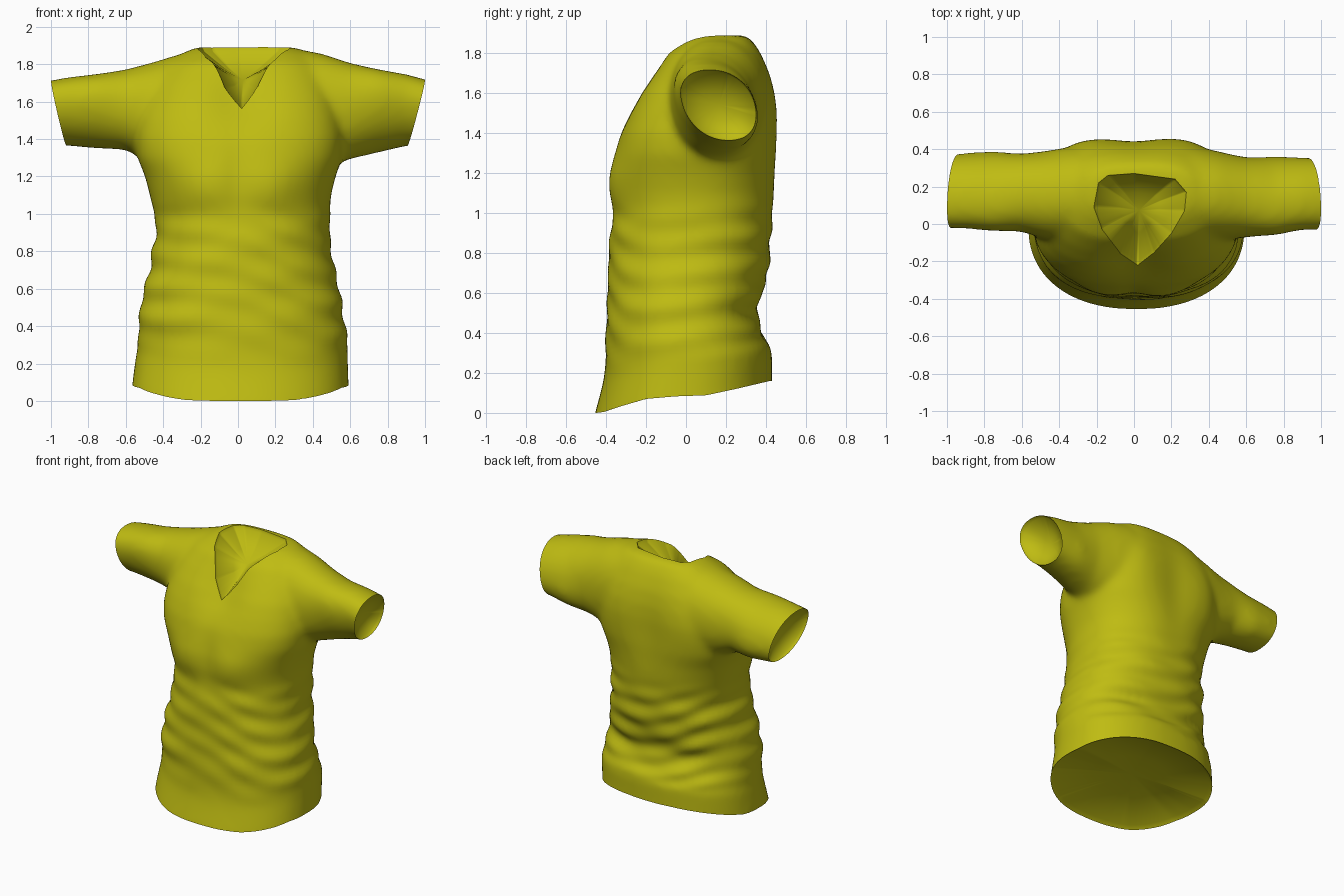
import bpy, bmesh, math
from mathutils import Vector

if "Cube" in bpy.data.objects:
    bpy.data.objects.remove(bpy.data.objects["Cube"])

SEG = 48


def oval(c0, c1, d0, d1, n):
    """Superellipse points inside the box c0..c1 by d0..d1."""
    pts = []
    for i in range(SEG):
        a = 2 * math.pi * i / SEG
        c, s = math.cos(a), math.sin(a)
        u = math.copysign(abs(c) ** (2 / n), c)
        v = math.copysign(abs(s) ** (2 / n), s)
        pts.append(((c0 + c1) / 2 + u * (c1 - c0) / 2, (d0 + d1) / 2 + v * (d1 - d0) / 2))
    return pts


def loft(bm, rings):
    """Closed tube through rings of 3D points."""
    loops = [[bm.verts.new(p) for p in r] for r in rings]
    for a, b in zip(loops, loops[1:]):
        for i in range(SEG):
            j = (i + 1) % SEG
            bm.faces.new((a[i], a[j], b[j], b[i]))
    bm.faces.new(loops[0])
    bm.faces.new(loops[-1])


def interp(x, table):
    if x <= table[0][0]:
        return table[0][1]
    for (a, p), (b, q) in zip(table, table[1:]):
        if x <= b:
            return p + (q - p) * (x - a) / (b - a)
    return table[-1][1]


def smooth(a, b, x):
    t = min(1, max(0, (x - a) / (b - a)))
    return t * t * (3 - 2 * t)


bm = bmesh.new()

# Torso sections: z, left, right, front, back
TORSO = [(-.08, -.57, .595, -.48, .43), (.10, -.56, .585, -.45, .425), (.25, -.54, .58, -.40, .425),
         (.34, -.52, .58, -.395, .40), (.43, -.535, .565, -.395, .36), (.51, -.505, .545, -.39, .345),
         (.60, -.50, .54, -.385, .375), (.70, -.465, .51, -.385, .40), (.78, -.455, .495, -.38, .415),
         (.90, -.43, .485, -.375, .42), (1.0, -.44, .485, -.355, .43), (1.1, -.465, .49, -.37, .44),
         (1.2, -.49, .515, -.37, .445), (1.3, -.53, .55, -.35, .45), (1.4, -.54, .56, -.325, .45),
         (1.5, -.53, .55, -.285, .45), (1.6, -.50, .53, -.235, .44), (1.7, -.46, .49, -.165, .415),
         (1.8, -.38, .43, -.09, .37), (1.86, -.28, .36, .0, .33), (1.885, -.22, .30, .06, .30)]
loft(bm, [[(x, y, r[0]) for x, y in oval(*r[1:], 2.25 + .35 * smooth(1.1, 1.4, r[0]))] for r in TORSO])

# Sleeve sections: x, front, back, bottom, top
RIGHT = [(.20, -.06, .38, 1.34, 1.88), (.32, -.08, .40, 1.30, 1.875), (.45, -.09, .385, 1.25, 1.85),
         (.60, -.07, .355, 1.30, 1.80), (.75, -.05, .35, 1.335, 1.767), (.90, -.02, .345, 1.37, 1.74),
         (1.12, -.02, .34, 1.39, 1.68)]
LEFT = [(-.20, -.06, .38, 1.34, 1.868), (-.32, -.08, .40, 1.30, 1.845), (-.45, -.09, .39, 1.27, 1.805),
        (-.60, -.04, .375, 1.35, 1.765), (-.75, -.03, .38, 1.357, 1.742), (-.90, -.015, .37, 1.37, 1.725),
        (-1.12, -.015, .35, 1.39, 1.685)]
for side in (RIGHT, LEFT):
    rings = []
    for x, y0, y1, z0, z1 in side:
        lean = .28 * smooth(.5, .8, abs(x))
        zm, ym = (z0 + z1) / 2, (y0 + y1) / 2
        rings.append([(x, ym + .97 * (y - ym) - lean * (z - zm), z)
                      for y, z in oval(y0, y1, z0, z1, 2.2)])
    loft(bm, rings)
bmesh.ops.recalc_face_normals(bm, faces=bm.faces)

mesh = bpy.data.meshes.new("shirt_blank")
bm.to_mesh(mesh)
bm.free()
shirt = bpy.data.objects.new("shirt", mesh)
bpy.context.collection.objects.link(shirt)

# Fuse torso and sleeves into one soft skin
fuse = shirt.modifiers.new("fuse", 'REMESH')
fuse.mode = 'VOXEL'
fuse.voxel_size = .022
soft = shirt.modifiers.new("soften", 'SMOOTH')
soft.factor = .5
soft.iterations = 14
puff = shirt.modifiers.new("puff", 'DISPLACE')
puff.strength = .007
puff.mid_level = 0
deps = bpy.context.evaluated_depsgraph_get()
skin = bpy.data.meshes.new_from_object(shirt.evaluated_get(deps))
shirt.modifiers.clear()
shirt.data = skin
skin.name = "shirt"

bm = bmesh.new()
bm.from_mesh(skin)
bm.normal_update()

# Chest, shoulder blades and cloth folds
for v, normal in [(v, v.normal.copy()) for v in bm.verts]:
    x, y, z = v.co
    if abs(x) > .6:
        continue
    front = 1 - smooth(-.2, .05, y)
    back = smooth(.2, .35, y)
    dy = 0
    for s in (-1, 1):
        dy -= .02 * front * math.exp(-((x - s * .2) / .14) ** 2 - ((z - 1.14) / .13) ** 2)
        dy += .015 * back * math.exp(-((x - s * .3) / .14) ** 2 - ((z - 1.5) / .25) ** 2)
    dy += .012 * front * math.exp(-(x / .07) ** 2 - ((z - 1.2) / .2) ** 2)
    dy += .045 * (1 - smooth(-.12, .1, y)) * math.exp(-((x - .02) / .16) ** 2 - ((z - 1.62) / .16) ** 2)
    dy -= .015 * back * math.exp(-(x / .12) ** 2 - ((z - 1.4) / .35) ** 2)
    w = smooth(.22, .4, z) * (1 - smooth(.85, 1.1, z))
    amp = .0025 + .003 * abs(x) / .5 + .003 * back
    wave = math.sin(40 * z + 8 * x + 2 * math.sin(5 * x + 3 * y)) + .6 * math.sin(27 * z - 11 * x + 4 * y)
    v.co += normal * (w * amp * wave) + Vector((0, dy, 0))


def cut(co, no, clear, faces=None):
    faces = list(faces or bm.faces)
    geom = list({e for f in faces for e in f.edges} | {v for f in faces for v in f.verts}) + faces
    bmesh.ops.bisect_plane(bm, geom=geom, dist=1e-5, plane_co=co, plane_no=no, clear_outer=clear)


# Sleeve openings and hem
cut((1, .1, 1.72), (1, .04, -.25), True)
cut((-1, .1, 1.715), (-1, .04, -.22), True)
cut((0, 0, .1), (0, 0, -1), True)

# Neck opening, outline seen from above
NECK = [(.02, -.22), (-.07, -.16), (-.17, -.03), (-.215, .09), (-.19, .22), (-.14, .26),
        (0, .27), (.22, .24), (.28, .17), (.27, .07), (.2, -.05), (.11, -.15)]
planes = []
for (ax, ay), (bx, by) in zip(NECK, NECK[1:] + NECK[:1]):
    planes.append((Vector((ax, ay, 0)), Vector((ay - by, bx - ax, 0)).normalized()))
for co, no in planes:
    near = [f for f in bm.faces if f.calc_center_median().z > 1.4
            and abs(f.calc_center_median().x) < .4]
    cut(co, no, False, near)
hole = []
for f in bm.faces:
    c = f.calc_center_median()
    if c.z > 1.4 and all((Vector((c.x, c.y, 0)) - co).dot(no) < 0 for co, no in planes):
        hole.append(f)
bmesh.ops.delete(bm, geom=hole, context='FACES')
bmesh.ops.remove_doubles(bm, verts=bm.verts, dist=.002)

# Sweep the hem down at the front and up at the back
HEM = [(-.45, 0), (-.41, .005), (-.32, .035), (-.2, .07), (-.05, .083), (.1, .088), (.25, .12), (.42, .16)]
for v in bm.verts:
    fade = 1 - smooth(.1, .5, v.co.z)
    if fade > 0:
        v.co.z += fade * (interp(v.co.y, HEM) - .1)

for f in bm.faces:
    f.smooth = True

# Recessed linings closing the neck, sleeves and hem
OPENINGS = [(lambda c: c.x > .85, Vector((-1, 0, 0)), .025, .06),
            (lambda c: c.x < -.85, Vector((1, 0, 0)), .025, .06),
            (lambda c: c.z < .3, Vector((0, 0, 1)), .02, .05),
            (lambda c: c.z > 1.4 and abs(c.x) < .5, Vector((0, .4, -.9)), .02, .08)]
border = [e for e in bm.edges if e.is_boundary]
for test, inward, rim, depth in OPENINGS:
    edges = [e for e in border if test(e.verts[0].co)]
    ring = list({v for e in edges for v in e.verts})
    total = sum(e.calc_length() for e in edges)
    mid = sum(((e.verts[0].co + e.verts[1].co) / 2 * e.calc_length() for e in edges), Vector()) / total
    inner = {v: bm.verts.new(v.co + (mid - v.co) * .05 + inward * rim) for v in ring}
    half = {v: bm.verts.new(v.co + (mid - v.co) * .55 + inward * (rim + depth * .65)) for v in ring}
    hub = bm.verts.new(mid + inward * (rim + depth))
    for e in edges:
        a, b = e.verts
        loop = e.link_loops[0]
        if loop.vert == a:
            a, b = b, a
        for quad in ((a, b, inner[b], inner[a]), (inner[a], inner[b], half[b], half[a]),
                     (half[a], half[b], hub)):
            bm.faces.new(quad).smooth = True
        e.smooth = False
bm.to_mesh(skin)
bm.free()

# Yellow cloth
cloth = bpy.data.materials.new("yellow_cloth")
cloth.diffuse_color = (.52, .50, .006, 1)
cloth.use_nodes = True
cloth.node_tree.nodes["Principled BSDF"].inputs["Base Color"].default_value = cloth.diffuse_color
skin.materials.clear()
skin.materials.append(cloth)
